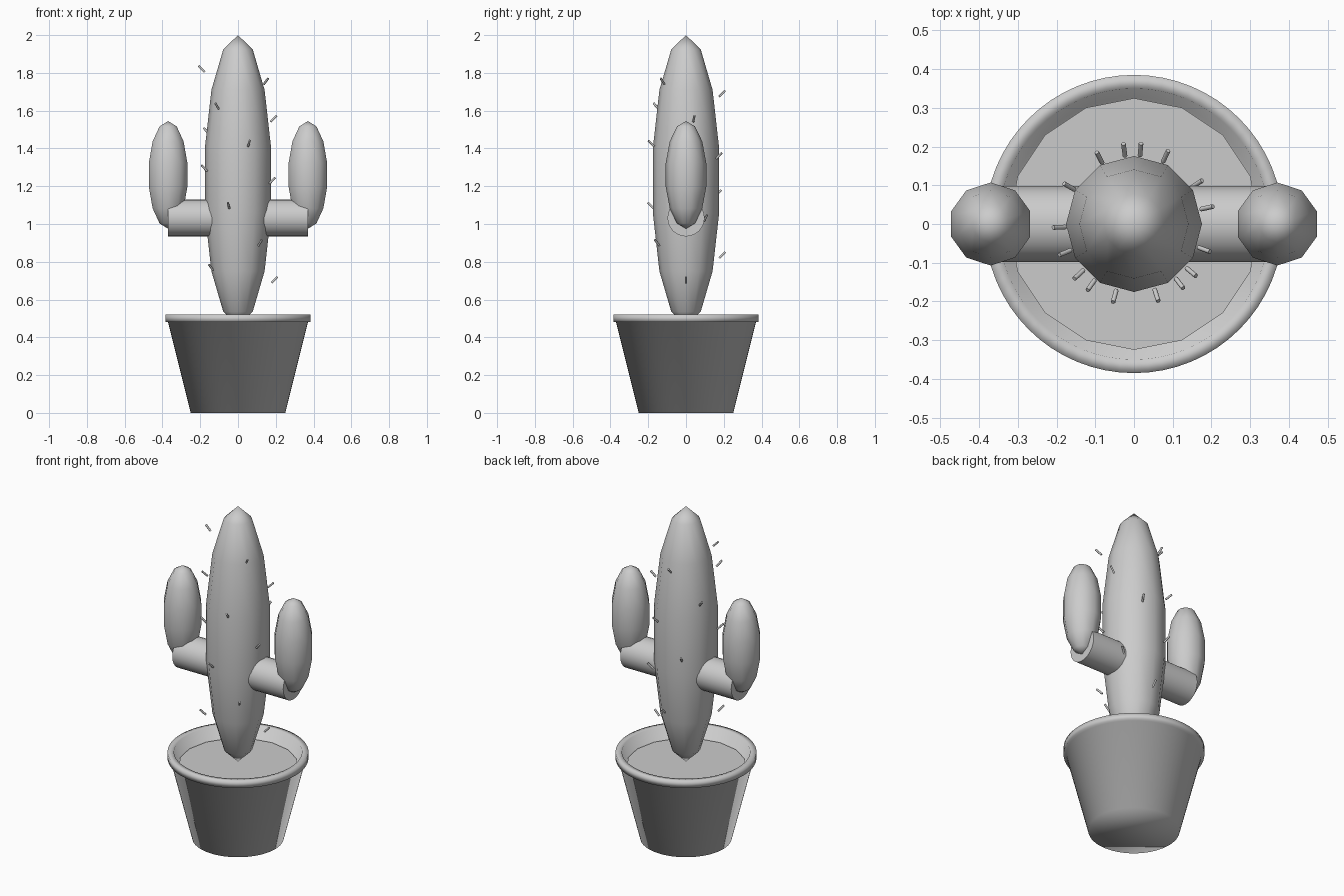
import bpy, bmesh, math
from mathutils import Matrix, Vector

if "Cube" in bpy.data.objects:
    bpy.data.objects.remove(bpy.data.objects["Cube"])

grey = bpy.data.materials.new("plain grey")
grey.diffuse_color = (0.6, 0.6, 0.6, 1)
grey.use_nodes = True
grey.node_tree.nodes["Principled BSDF"].inputs["Base Color"].default_value = grey.diffuse_color


def finish(name, bm, smooth=True, sharp_angle=180):
    bmesh.ops.remove_doubles(bm, verts=bm.verts, dist=1e-5)
    bmesh.ops.recalc_face_normals(bm, faces=bm.faces)
    for f in bm.faces:
        f.smooth = smooth
    for e in bm.edges:
        if e.is_manifold and e.calc_face_angle(0) > math.radians(sharp_angle):
            e.smooth = False
    mesh = bpy.data.meshes.new(name)
    bm.to_mesh(mesh)
    bm.free()
    mesh.materials.append(grey)
    obj = bpy.data.objects.new(name, mesh)
    bpy.context.collection.objects.link(obj)
    return obj


def lathe(name, profile, sides, centre=(0, 0, 0), smooth=True, sharp_angle=180):
    """Spin (radius, z) points around z; first vertex lies on +y. Ends are capped."""
    bm = bmesh.new()
    rings = []
    for r, z in profile:
        rings.append([bm.verts.new(Vector(centre) + Vector((
            r * math.sin(2 * math.pi * i / sides),
            r * math.cos(2 * math.pi * i / sides), z))) for i in range(sides)])
    for a, b in zip(rings, rings[1:]):
        for i in range(sides):
            j = (i + 1) % sides
            bm.faces.new((a[i], a[j], b[j], b[i]))
    for ring, (r, z) in ((rings[0], profile[0]), (rings[-1], profile[-1])):
        if r > 1e-4:
            bm.faces.new(ring)
    return finish(name, bm, smooth, sharp_angle)


def ellipsoid(name, radius, half_height, sides, rings, centre):
    profile = [(radius * math.sin(math.pi * k / rings),
                -half_height * math.cos(math.pi * k / rings))
               for k in range(rings + 1)]
    return lathe(name, profile, sides, centre)


def rod(bm, radius, length, sides, matrix):
    bmesh.ops.create_cone(bm, cap_ends=True, segments=sides, radius1=radius,
                          radius2=radius, depth=length, matrix=matrix)


# Pot with a raised rim and a hollow top
lathe("pot", [(0.25, 0), (0.37, 0.48), (0.385, 0.48), (0.385, 0.52),
              (0.35, 0.52), (0.328, 0.43)], 64)

# Soil disc
lathe("soil", [(0.325, 0.42), (0.325, 0.45)], 16, smooth=False)

# Main stem
ellipsoid("stem", 0.18, 0.77, 12, 7, (0, 0, 1.23))

# Two side arms: a horizontal branch and an upright lobe
for side, label in ((-1, "left"), (1, "right")):
    bm = bmesh.new()
    rod(bm, 0.098, 0.37, 24, Matrix.Translation((side * 0.185, 0, 1.032))
        @ Matrix.Rotation(math.pi / 2, 4, 'Y'))
    finish(label + "_branch", bm, True, 40)
    ellipsoid(label + "_lobe", 0.11, 0.285, 10, 7, (side * 0.37, 0, 1.26))

# Spines spiral up the stem by the golden angle, tilted outwards
bm = bmesh.new()
for i in range(18):
    rod(bm, 0.006, 0.045, 6, Matrix.Rotation(math.radians(222.5 * i), 4, 'Z')
        @ Matrix.Translation((0.193, 0, 0.704 + 0.0657 * i))
        @ Matrix.Rotation(math.radians(45), 4, 'Y'))
finish("spines", bm, True, 70)
